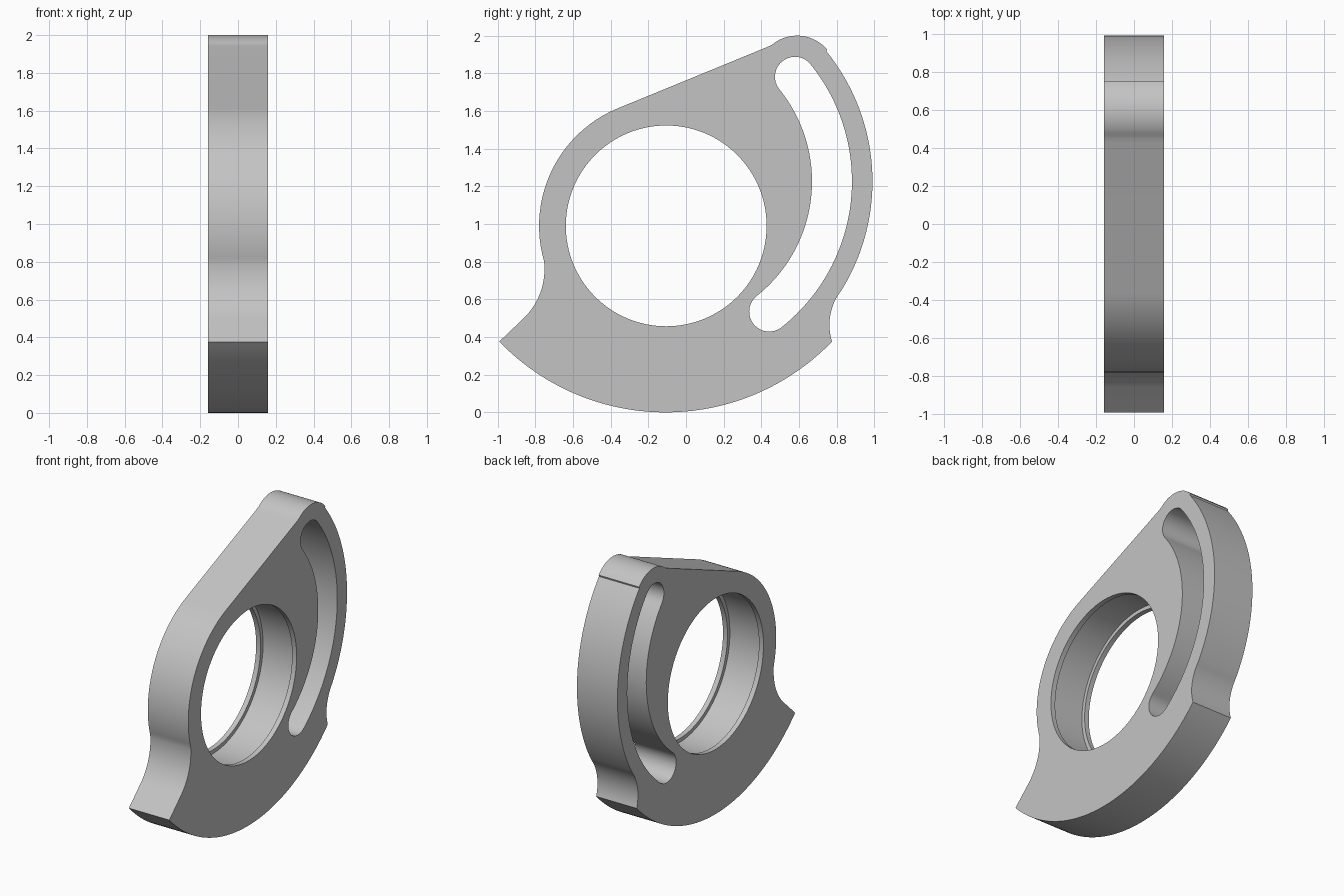
import bpy, bmesh
from math import cos, sin, radians, atan2, tau
from mathutils import Vector

cube = bpy.data.objects.get("Cube")
if cube:
    bpy.data.objects.remove(cube)

HALF = 0.158                # half the plate thickness
SWEEP = (-0.108, 1.226)     # shared centre of the foot, rim and slot arcs
BORE = (-0.105, 0.99)       # centre of the round opening


def arc(c, r, a0, a1, n):
    """Points (y, z) on an arc, angles in degrees."""
    angles = [radians(a0 + (a1 - a0) * i / n) for i in range(n + 1)]
    return [(c[0] + r * cos(a), c[1] + r * sin(a)) for a in angles]


def arc_through(p, q, s, n=16):
    """Interior points of the arc from p through q to s."""
    p, q, s = Vector(p), Vector(q), Vector(s)
    u, v = q - p, s - p
    d = 2 * u.cross(v)
    c = p + Vector((v.y * u.dot(u) - u.y * v.dot(v), u.x * v.dot(v) - v.x * u.dot(u))) / d
    a, b = p - c, s - c
    turn = atan2(a.cross(b), a.dot(b))
    start = atan2(a.y, a.x)
    return [(c.x + a.length * cos(start + turn * i / n),
             c.y + a.length * sin(start + turn * i / n)) for i in range(1, n)]


def prism(name, points, half):
    """Extrude a side profile along x."""
    bm = bmesh.new()
    face = bm.faces.new([bm.verts.new((-half, y, z)) for y, z in points])
    ext = bmesh.ops.extrude_face_region(bm, geom=[face])
    verts = [g for g in ext["geom"] if isinstance(g, bmesh.types.BMVert)]
    bmesh.ops.translate(bm, verts=verts, vec=(2 * half, 0, 0))
    return finish(name, bm)


def lathe(name, profile, centre, n):
    """Revolve (x, radius) pairs about the x direction, with closed ends."""
    bm = bmesh.new()
    rings = [[bm.verts.new((x, centre[0] + r * cos(tau * i / n), centre[1] + r * sin(tau * i / n)))
              for i in range(n)] for x, r in profile]
    for a, b in zip(rings, rings[1:]):
        for i in range(n):
            j = (i + 1) % n
            bm.faces.new((a[i], a[j], b[j], b[i]))
    bm.faces.new(rings[0])
    bm.faces.new(rings[-1])
    return finish(name, bm)


def finish(name, bm):
    bmesh.ops.recalc_face_normals(bm, faces=bm.faces)
    mesh = bpy.data.meshes.new(name)
    bm.to_mesh(mesh)
    bm.free()
    obj = bpy.data.objects.new(name, mesh)
    bpy.context.collection.objects.link(obj)
    return obj


# Outline: curved foot, right notch, rim, rounded tip, shoulder, left notch
foot = arc(SWEEP, 1.226, -136.1, -43.9, 56)
rim = arc(SWEEP, 1.098, -31.8, 39, 48)
tip = arc((0.59, 1.79), 0.21, 41, 122, 18)
shoulder = arc(BORE, 0.675, 112.3, 196, 48)
outline = (foot + arc_through(foot[-1], (0.762, 0.483), rim[0]) + rim + tip
           + [(0.463, 1.956), (0.447, 1.947), (0.425, 1.937)] + shoulder
           + arc_through(shoulder[-1], (-0.777, 0.626), (-0.857, 0.504)) + [(-0.857, 0.504)])
plate = prism("cam_plate", outline, HALF)

# Curved slot with round ends
LOW, HIGH, MID, R = -51.5, 39, 0.883, 0.106
end_low = arc(SWEEP, MID, LOW, LOW, 1)[0]
end_high = arc(SWEEP, MID, HIGH, HIGH, 1)[0]
slot = prism("slot_cutter",
             arc(SWEEP, MID + R, LOW, HIGH, 48)
             + arc(end_high, R, HIGH, HIGH + 180, 24)[1:-1]
             + arc(SWEEP, MID - R, HIGH, LOW, 48)
             + arc(end_low, R, LOW + 180, LOW + 360, 24)[1:-1], HALF + 0.1)

# Round opening with a wide groove between two thin lips
LIP, GROOVE = 0.533, 0.56
edge = HALF - 0.035
bore = lathe("bore_cutter", [(-HALF - 0.1, LIP), (-edge, LIP), (-edge, GROOVE),
                             (edge, GROOVE), (edge, LIP), (HALF + 0.1, LIP)], BORE, 128)

bpy.ops.object.select_all(action="DESELECT")
bpy.context.view_layer.objects.active = plate
plate.select_set(True)
for cutter in (slot, bore):
    mod = plate.modifiers.new("cut", "BOOLEAN")
    mod.operation = "DIFFERENCE"
    mod.solver = "EXACT"
    mod.object = cutter
    bpy.ops.object.modifier_apply(modifier=mod.name)
    bpy.data.objects.remove(cutter)

# Plain grey metal
grey = bpy.data.materials.new("plain_grey")
grey.use_nodes = True
colour = (0.55, 0.55, 0.55, 1)
grey.diffuse_color = colour
grey.node_tree.nodes["Principled BSDF"].inputs["Base Color"].default_value = colour
plate.data.materials.clear()
plate.data.materials.append(grey)
bpy.ops.object.shade_smooth_by_angle(angle=radians(30))
